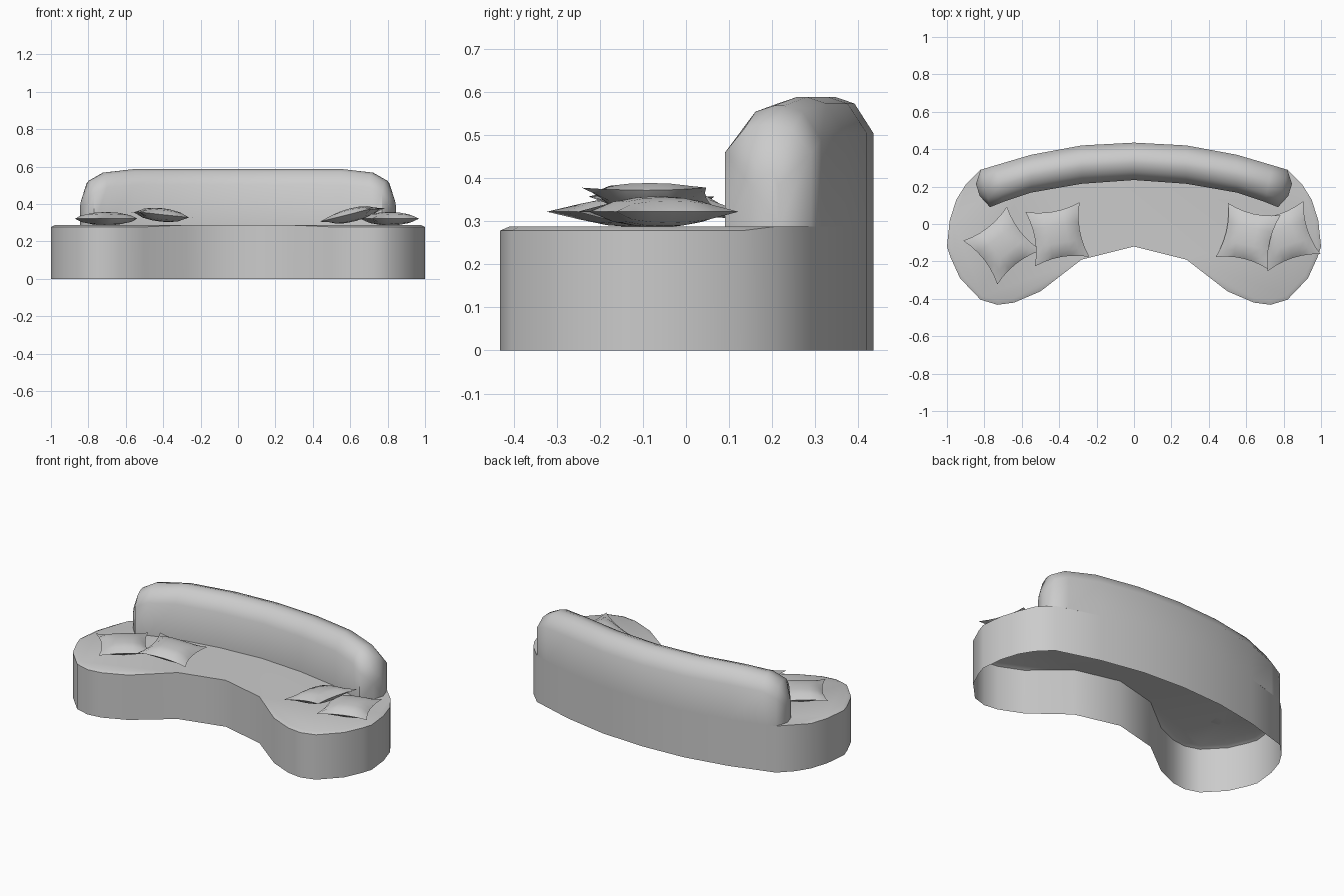
import bpy, bmesh, math
from mathutils import Vector, Matrix

cube = bpy.data.objects.get("Cube")
if cube:
    bpy.data.objects.remove(cube, do_unlink=True)

fabric = bpy.data.materials.new("grey_fabric")
fabric.use_nodes = True
GREY = (0.6, 0.6, 0.6, 1)
fabric.diffuse_color = GREY
fabric.node_tree.nodes["Principled BSDF"].inputs["Base Color"].default_value = GREY

SEAT_Z = 0.288


def finish(name, bm, angle):
    bmesh.ops.remove_doubles(bm, verts=bm.verts, dist=0.0005)
    mesh = bpy.data.meshes.new(name)
    bm.to_mesh(mesh)
    bm.free()
    mesh.materials.append(fabric)
    mesh.shade_smooth()
    mesh.set_sharp_from_angle(angle=math.radians(angle))
    obj = bpy.data.objects.new(name, mesh)
    bpy.context.collection.objects.link(obj)
    return obj


def bridge(bm, a, b, closed=True):
    n = len(a)
    for i in range(n if closed else n - 1):
        j = (i + 1) % n
        bm.faces.new((a[i], a[j], b[j], b[i]))


# Kidney-shaped seat base, open underneath, with a softened rim on the lobes
half = [(0, -0.12), (0.28, -0.19), (0.5, -0.36), (0.64, -0.42), (0.73, -0.432),
        (0.82, -0.405), (0.93, -0.29), (0.98, -0.18), (1.0, -0.12), (0.985, 0.02),
        (0.95, 0.13), (0.9, 0.21), (0.82, 0.29), (0.55, 0.37), (0.28, 0.42), (0, 0.435)]
outline = half + [(-x, y) for x, y in half[-2:0:-1]]
bm = bmesh.new()
floor, rim, top = [], [], []
for x, y in outline:
    lobe = abs(x) > 0.4 and y < 0.2
    p = Vector((x, y, 0))
    centre = Vector((math.copysign(0.7, x), -0.1, 0))
    inner = p.lerp(centre, 0.07) if lobe else p
    floor.append(bm.verts.new(p))
    rim.append(bm.verts.new((x, y, SEAT_Z - (0.01 if lobe else 0))))
    top.append(bm.verts.new((inner.x, inner.y, SEAT_Z)))
bridge(bm, floor, rim)
bridge(bm, rim, top)
bm.faces.new(top)
finish("seat_base", bm, 35)

# Curved bolster backrest: stations of (front point, back point, top height)
stations = [((0, 0.235), (0, 0.435), 0.588),
            ((0.28, 0.215), (0.28, 0.42), 0.588),
            ((0.55, 0.168), (0.55, 0.37), 0.588),
            ((0.7, 0.118), (0.74, 0.314), 0.568),
            ((0.77, 0.09), (0.82, 0.29), 0.525),
            ((0.825, 0.15), (0.845, 0.215), 0.42)]
mirrored = [((-f[0], f[1]), (-b[0], b[1]), h) for f, b, h in stations[:0:-1]]
side = [(0, 0), (0, 0.72), (0.22, 0.95), (0.44, 1)]
section = side + [(1 - u, v) for u, v in reversed(side)]
bm = bmesh.new()
rings = []
for front, back, height in mirrored + stations:
    f, b = Vector(front), Vector(back)
    ring = []
    for u, v in section:
        p = f.lerp(b, u)
        ring.append(bm.verts.new((p.x, p.y, SEAT_Z + v * (height - SEAT_Z))))
    rings.append(ring)
for a, b in zip(rings, rings[1:]):
    bridge(bm, a, b)
bm.faces.new(rings[0])
bm.faces.new(rings[-1])
bmesh.ops.recalc_face_normals(bm, faces=bm.faces)
finish("backrest", bm, 65)


# Scatter cushions: two bulged sheets meeting at a pinched square seam
def cushion(name, centre, turn, tilt):
    steps, size, bulge = 6, 0.148, 0.036
    bm = bmesh.new()
    for sign in (1, -1):
        rows = []
        for i in range(steps + 1):
            row = []
            for j in range(steps + 1):
                u, v = 2 * i / steps - 1, 2 * j / steps - 1
                x = size * u * (1 - 0.17 * (1 - v * v) * u * u)
                y = size * v * (1 - 0.17 * (1 - u * u) * v * v)
                z = sign * bulge * ((1 - u * u) * (1 - v * v)) ** 0.6
                row.append(bm.verts.new((x, y, z)))
            rows.append(row)
        for a, b in zip(rows, rows[1:]):
            bridge(bm, a, b, closed=False)
    bmesh.ops.remove_doubles(bm, verts=bm.verts, dist=0.0005)
    bmesh.ops.recalc_face_normals(bm, faces=bm.faces)
    obj = finish(name, bm, 40)
    obj.matrix_world = (Matrix.Translation(centre)
                        @ Matrix.Rotation(math.radians(turn), 4, 'Z')
                        @ Matrix.Rotation(math.radians(tilt), 4, 'Y'))


cushion("right_outer_cushion", (-0.705, -0.115, 0.322), 38, 0)
cushion("right_inner_cushion", (-0.41, -0.055, 0.342), 10, 6)
cushion("left_inner_cushion", (0.61, -0.065, 0.342), -13, -14)
cushion("left_outer_cushion", (0.81, -0.065, 0.322), 18, 0)
